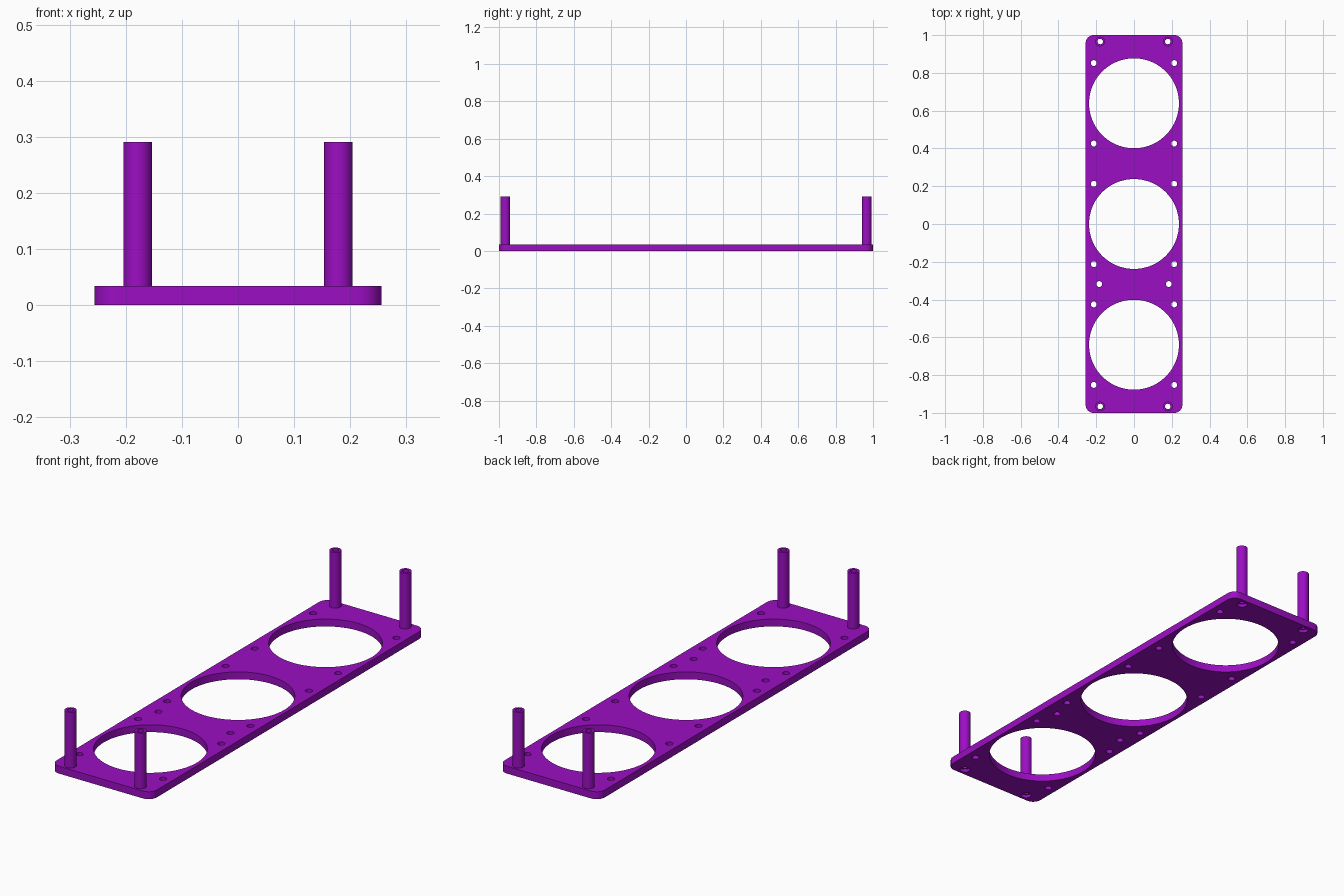
import bpy, bmesh, math

if "Cube" in bpy.data.objects:
    bpy.data.objects.remove(bpy.data.objects["Cube"])

HALF_X, HALF_Y, THICK = 0.256, 1.0, 0.034
CORNER = 0.042
POST_X, POST_Y, POST_TOP = 0.179, 0.966, 0.291
PITCH, SCREW = 0.639, 0.213

purple = bpy.data.materials.new("purple plastic")
purple.diffuse_color = (0.33, 0.0045, 0.545, 1)
purple.use_nodes = True
purple.node_tree.nodes["Principled BSDF"].inputs["Base Color"].default_value = purple.diffuse_color


def prism(bm, outline, z0, z1):
    """Extrude a closed 2D outline between two heights."""
    face = bm.faces.new([bm.verts.new((x, y, z0)) for x, y in outline])
    top = bmesh.ops.extrude_face_region(bm, geom=[face])["geom"]
    bmesh.ops.translate(bm, vec=(0, 0, z1 - z0),
                        verts=[v for v in top if isinstance(v, bmesh.types.BMVert)])


def circle(x, y, r, n):
    return [(x + r * math.cos(2 * math.pi * i / n),
             y + r * math.sin(2 * math.pi * i / n)) for i in range(n)]


def make(name, bm):
    bmesh.ops.recalc_face_normals(bm, faces=bm.faces)
    me = bpy.data.meshes.new(name)
    bm.to_mesh(me)
    bm.free()
    ob = bpy.data.objects.new(name, me)
    bpy.context.collection.objects.link(ob)
    me.materials.append(purple)
    return ob


def cut(target, name, prisms):
    """Subtract a set of separate prisms from the target."""
    bm = bmesh.new()
    for outline, z0, z1 in prisms:
        prism(bm, outline, z0, z1)
    cutter = make(name, bm)
    cutter.hide_render = True
    mod = target.modifiers.new(name, 'BOOLEAN')
    mod.operation, mod.solver, mod.object = 'DIFFERENCE', 'EXACT', cutter
    bpy.context.view_layer.objects.active = target
    bpy.ops.object.modifier_apply(modifier=name)
    bpy.data.objects.remove(cutter)


def smooth(ob):
    bpy.ops.object.select_all(action='DESELECT')
    ob.select_set(True)
    bpy.context.view_layer.objects.active = ob
    bpy.ops.object.shade_smooth_by_angle(angle=math.radians(35))


# Rounded base plate
outline = []
for k, (sx, sy) in enumerate([(1, 1), (-1, 1), (-1, -1), (1, -1)]):
    for i in range(9):
        a = math.pi / 2 * (k + i / 8)
        outline.append((sx * (HALF_X - CORNER) + CORNER * math.cos(a),
                        sy * (HALF_Y - CORNER) + CORNER * math.sin(a)))
bm = bmesh.new()
prism(bm, outline, 0, THICK)
plate = make("base_plate", bm)

# Three large round openings, each with four screw holes
holes = []
for cy in (-PITCH, 0, PITCH):
    holes.append((circle(0, cy, 0.238, 96), -0.1, 0.1))
    for sx in (-1, 1):
        for sy in (-1, 1):
            holes.append((circle(sx * SCREW, cy + sy * SCREW, 0.0155, 24), -0.1, 0.1))
# Extra pair of holes, and bores under the posts
corners = [(sx * POST_X, sy * POST_Y) for sx in (-1, 1) for sy in (-1, 1)]
holes += [(circle(sx * 0.184, -0.318, 0.0155, 24), -0.1, 0.1) for sx in (-1, 1)]
holes += [(circle(x, y, 0.0145, 24), -0.1, 0.1) for x, y in corners]
cut(plate, "hole_cutter", holes)
# Counterbores on the underside of the posts
cut(plate, "counterbore_cutter",
    [(circle(x, y, 0.0225, 32), -0.1, 0.015) for x, y in corners])
smooth(plate)

# Four hollow corner posts
for i, (x, y) in enumerate(corners):
    bm = bmesh.new()
    n = 32
    rings = [[bm.verts.new((px, py, z)) for px, py in circle(x, y, r, n)]
             for r, z in ((0.0255, THICK), (0.0255, POST_TOP),
                          (0.0145, POST_TOP), (0.0145, THICK))]
    for a, b in zip(rings, rings[1:] + rings[:1]):
        for j in range(n):
            k = (j + 1) % n
            bm.faces.new((a[j], a[k], b[k], b[j]))
    smooth(make(f"corner_post_{i + 1}", bm))
